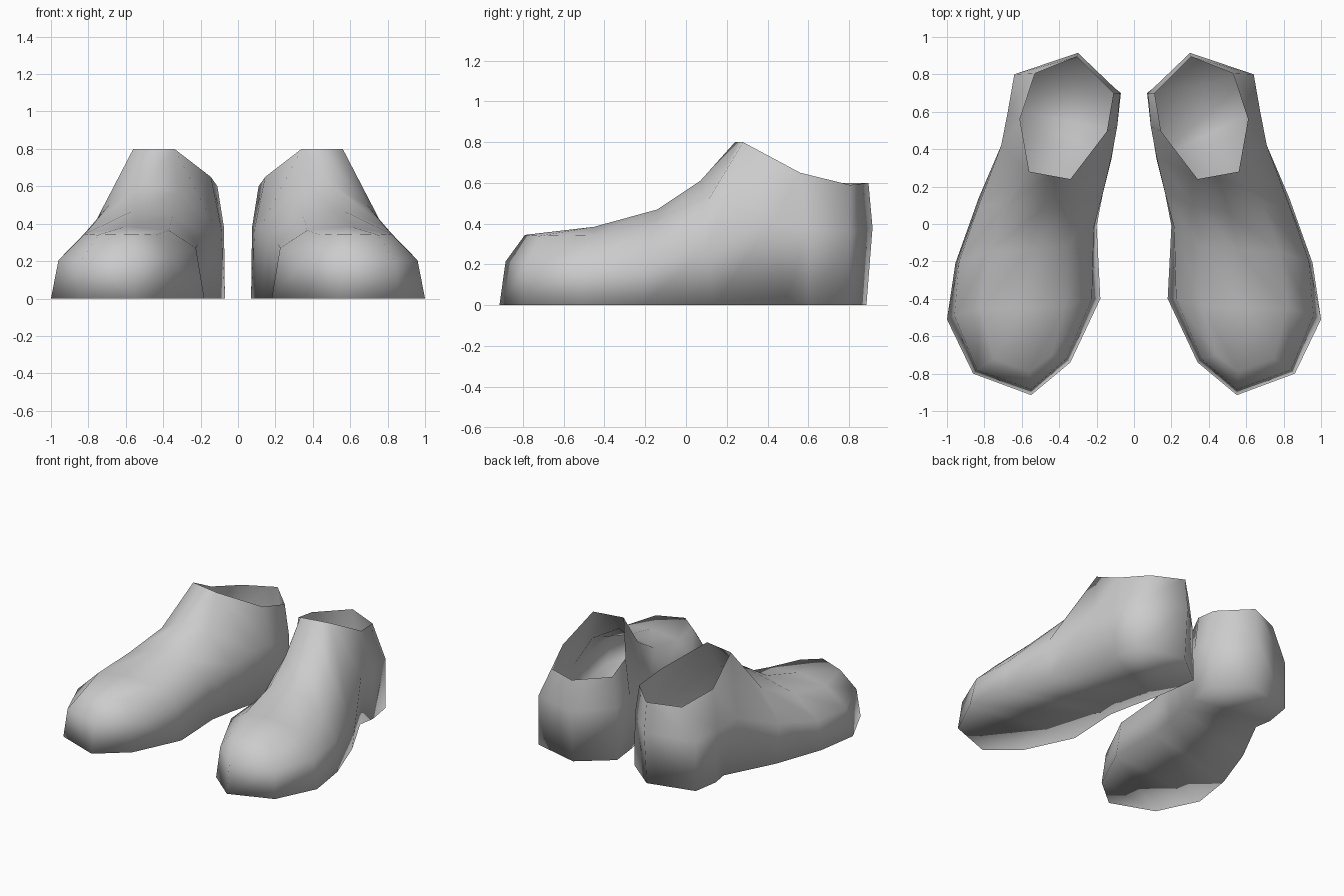
import bpy, bmesh

if "Cube" in bpy.data.objects:
    bpy.data.objects.remove(bpy.data.objects["Cube"])

# Toe tip: sole edge and bumper
TOE = [(.55, -.915, 0), (.55, -.885, .215)]

# Cross-sections from toe to ankle: outer sole, outer side, outer shoulder,
# crest, inner shoulder, inner side, inner sole
SECTIONS = [
    [(.86, -.80, 0), (.84, -.78, .20), (.75, -.72, .34), (.56, -.79, .345),
     (.44, -.70, .34), (.36, -.72, .22), (.34, -.74, 0)],
    [(1.0, -.51, 0), (.96, -.49, .205), (.82, -.45, .345), (.60, -.45, .385),
     (.37, -.44, .365), (.225, -.40, .27), (.18, -.40, 0)],
    [(.955, -.21, 0), (.935, -.20, .215), (.78, -.15, .39), (.56, -.14, .47),
     (.35, -.12, .44), (.215, -.02, .29), (.20, -.01, 0)],
    [(.83, .14, 0), (.83, .10, .28), (.69, .10, .50), (.50, .07, .61),
     (.32, .10, .57), (.165, .17, .34), (.165, .17, 0)],
    [(.65, .49, 0), (.71, .42, .41), (.56, .28, .80), (.45, .26, .80),
     (.34, .24, .80), (.12, .36, .38), (.12, .35, 0)],
]

# Heel columns from outer to inner side: sole, side, rim
HEEL = [
    [(.67, .61, 0), (.675, .60, .38), (.61, .56, .65)],
    [(.64, .80, 0), (.64, .80, .36), (.53, .805, .59)],
    [(.30, .885, 0), (.30, .915, .38), (.305, .895, .60)],
    [(.07, .70, 0), (.075, .70, .38), (.11, .70, .60)],
    [(.095, .50, 0), (.09, .52, .38), (.145, .495, .65)],
]


def make_shoe(name, side):
    bm = bmesh.new()

    def add(points):
        return [bm.verts.new((side * x, y, z)) for x, y, z in points]

    def skin(a, b):
        for i in range(len(a) - 1):
            bm.faces.new((a[i], a[i + 1], b[i + 1], b[i]))

    toe = add(TOE)
    rows = [add(s) for s in SECTIONS]
    first, ankle = rows[0], rows[-1]

    # Toe cap
    for bottom, mid, shoulder in (first[:3], first[:3:-1]):
        bm.faces.new((toe[0], bottom, mid, toe[1]))
        bm.faces.new((toe[1], mid, shoulder, first[3]))
    bm.faces.new((toe[0], first[6], first[0]))

    # Upper and forefoot sole
    for a, b in zip(rows, rows[1:]):
        skin(a, b)
        bm.faces.new((a[0], b[0], b[6], a[6]))

    # Heel wall around the opening, and heel sole
    columns = [ankle[:3]] + [add(c) for c in HEEL] + [ankle[:3:-1]]
    for a, b in zip(columns, columns[1:]):
        skin(a, b)
    bm.faces.new([c[0] for c in columns])

    bmesh.ops.recalc_face_normals(bm, faces=bm.faces)
    bm.normal_update()
    # Make sure the sole faces down
    lowest = min(bm.faces, key=lambda f: f.calc_center_median().z)
    if lowest.normal.z > 0:
        bmesh.ops.reverse_faces(bm, faces=bm.faces)
    for f in bm.faces:
        f.smooth = True
    mesh = bpy.data.meshes.new(name)
    bm.to_mesh(mesh)
    bm.free()
    bpy.context.collection.objects.link(bpy.data.objects.new(name, mesh))


make_shoe("left_shoe", 1)
make_shoe("right_shoe", -1)
